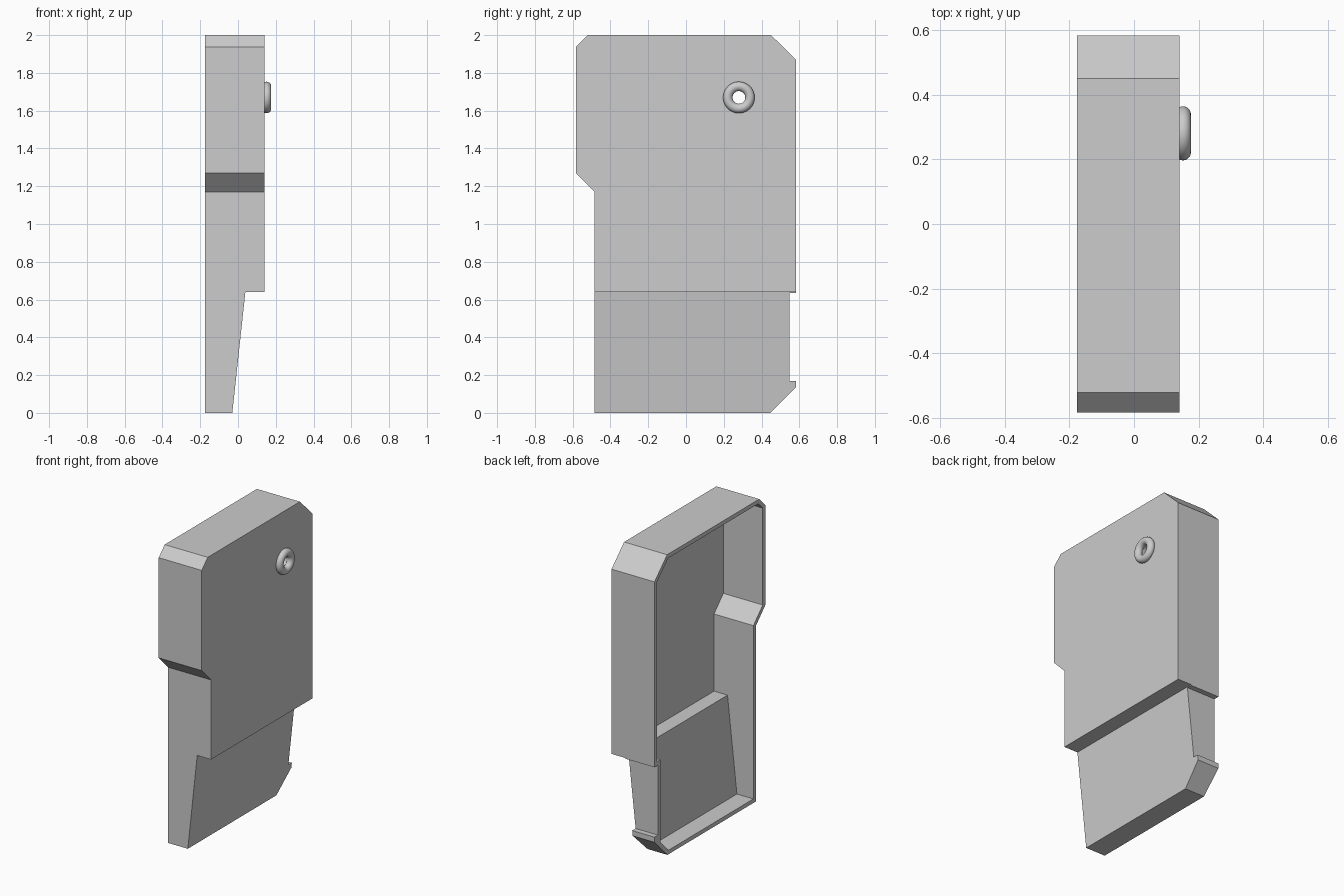
import bpy, bmesh, math
from mathutils import Vector

if "Cube" in bpy.data.objects:
    bpy.data.objects.remove(bpy.data.objects["Cube"])

WALL = 0.027
BACK_X, FACE_X = -0.176, 0.141
HOLE = Vector((0.151, 0.28, 1.67))

grey = bpy.data.materials.new("light grey")
grey.use_nodes = True
grey.diffuse_color = (0.604, 0.604, 0.604, 1)
grey.node_tree.nodes["Principled BSDF"].inputs["Base Color"].default_value = grey.diffuse_color


def prism(name, profile, axis, start, end):
    """Extrude a closed 2D profile along x (profile is y,z) or y (profile is x,z)."""
    bm = bmesh.new()
    place = (lambda a, b: (start, a, b)) if axis == "x" else (lambda a, b: (a, start, b))
    face = bm.faces.new([bm.verts.new(place(a, b)) for a, b in profile])
    out = bmesh.ops.extrude_face_region(bm, geom=[face])
    step = Vector((end - start, 0, 0)) if axis == "x" else Vector((0, end - start, 0))
    moved = [g for g in out["geom"] if isinstance(g, bmesh.types.BMVert)]
    bmesh.ops.translate(bm, verts=moved, vec=step)
    bmesh.ops.recalc_face_normals(bm, faces=bm.faces)
    mesh = bpy.data.meshes.new(name)
    bm.to_mesh(mesh)
    bm.free()
    mesh.materials.append(grey)
    obj = bpy.data.objects.new(name, mesh)
    bpy.context.collection.objects.link(obj)
    return obj


def inset(profile, d):
    """Offset a counter-clockwise profile inward with mitred corners."""
    pts = [Vector(p) for p in profile]
    result = []
    for i, p in enumerate(pts):
        a = (p - pts[i - 1]).normalized()
        b = (pts[(i + 1) % len(pts)] - p).normalized()
        na, nb = Vector((-a.y, a.x)), Vector((-b.y, b.x))
        result.append(p + (na + nb) * d / (1 + na.dot(nb)))
    return result


def combine(target, tool, operation):
    """Apply a boolean and remove the tool."""
    mod = target.modifiers.new(operation, "BOOLEAN")
    mod.operation, mod.object, mod.solver = operation, tool, "EXACT"
    bpy.context.view_layer.objects.active = target
    bpy.ops.object.modifier_apply(modifier=mod.name)
    bpy.data.objects.remove(tool)


# Side outline, counter-clockwise, split around the small catch at the lower back
bottom = [(-0.485, 0), (0.447, 0)]
catch = [(0.583, 0.136), (0.583, 0.17), (0.547, 0.17)]
no_catch = [(0.547, 0.1)]
upper = [(0.547, 0.635), (0.583, 0.635), (0.583, 1.87), (0.45, 2), (-0.52, 2),
         (-0.583, 1.937), (-0.583, 1.27), (-0.485, 1.17)]

# Outer body: side outline limited by the stepped, tapering face
body = prism("housing_shell", bottom + catch + upper, "x", BACK_X, 0.3)
face_outline = [(-0.5, -0.1), (-0.041, -0.1), (0.039, 0.64), (FACE_X, 0.64),
                (FACE_X, 2.1), (-0.5, 2.1)]
combine(body, prism("face_limit", face_outline, "y", -1, 1), "INTERSECT")

# Hollow interior, open on one side
cavity = prism("cavity", inset(bottom + no_catch + upper, WALL), "x", -0.4, 0.3)
inner_outline = inset(face_outline, WALL)
combine(cavity, prism("cavity_limit", inner_outline, "y", -1, 1), "INTERSECT")
combine(body, cavity, "DIFFERENCE")

# Round hole through the face
bpy.ops.mesh.primitive_cylinder_add(vertices=32, radius=0.034, depth=0.2,
                                    location=HOLE, rotation=(0, math.pi / 2, 0))
combine(body, bpy.context.object, "DIFFERENCE")

# Rounded grommet around the hole
bpy.ops.mesh.primitive_torus_add(major_radius=0.0585, minor_radius=0.025,
                                 major_segments=48, minor_segments=20,
                                 location=HOLE, rotation=(0, math.pi / 2, 0))
grommet = bpy.context.object
grommet.name = "grommet_ring"
grommet.data.materials.append(grey)
bpy.ops.object.shade_smooth()
